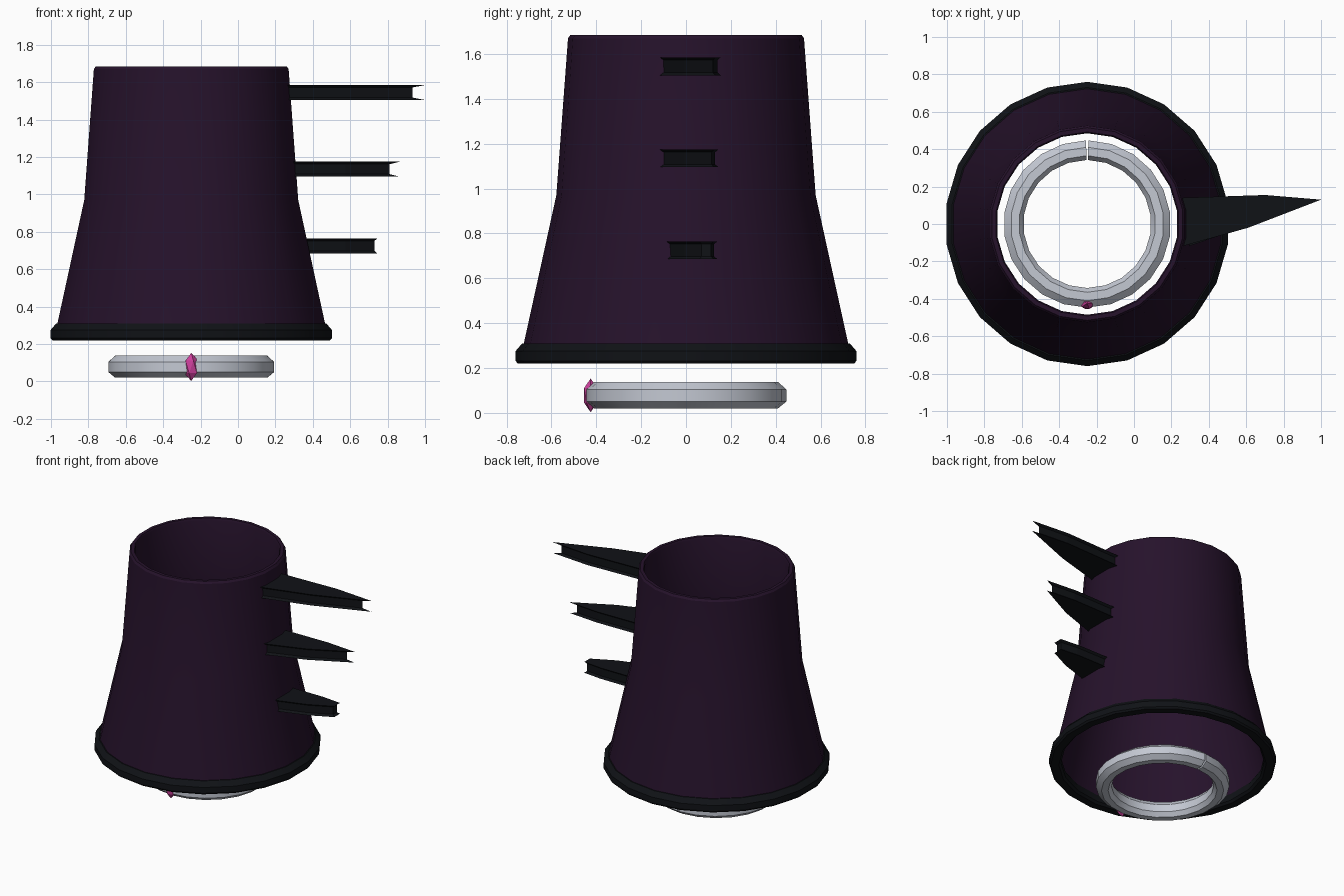
import bpy, bmesh, math
from mathutils import Vector

if "Cube" in bpy.data.objects:
    bpy.data.objects.remove(bpy.data.objects["Cube"])

CX = -0.25  # axis of the cuff


def material(name, rgb):
    m = bpy.data.materials.new(name)
    m.diffuse_color = (*rgb, 1)
    m.use_nodes = True
    m.node_tree.nodes["Principled BSDF"].inputs["Base Color"].default_value = m.diffuse_color
    return m


purple = material("dark_purple", (0.019, 0.006, 0.024))
black = material("near_black", (0.005, 0.006, 0.008))
silver = material("silver", (0.55, 0.58, 0.65))
pink = material("pink", (0.6, 0.05, 0.33))


def finish(name, bm, mat, smooth=None):
    bmesh.ops.recalc_face_normals(bm, faces=bm.faces)
    me = bpy.data.meshes.new(name)
    bm.to_mesh(me)
    bm.free()
    ob = bpy.data.objects.new(name, me)
    bpy.context.collection.objects.link(ob)
    me.materials.append(mat)
    if smooth:
        bpy.ops.object.select_all(action='DESELECT')
        ob.select_set(True)
        bpy.context.view_layer.objects.active = ob
        bpy.ops.object.shade_smooth_by_angle(angle=math.radians(smooth))
    return ob


def lathe(name, profile, sides, mat, smooth, gap=0.0):
    """Sweep a closed (radius, z) profile; gap (degrees) leaves a seam at the back."""
    bm = bmesh.new()
    n = sides + (1 if gap else 0)
    rings = []
    for i in range(n):
        a = math.radians(90 + gap / 2 + (360 - gap) * i / sides)
        rings.append([bm.verts.new((CX + r * math.cos(a), r * math.sin(a), z)) for r, z in profile])
    k = len(profile)
    for i in range(sides):
        p, q = rings[i], rings[(i + 1) % n]
        for j in range(k):
            bm.faces.new((p[j], q[j], q[(j + 1) % k], p[(j + 1) % k]))
    if gap:
        bm.faces.new(rings[0])
        bm.faces.new(rings[-1])
    return finish(name, bm, mat, smooth)


# Flared sleeve with wall thickness
lathe("sleeve", [(0.73, 0.26), (0.725, 0.30), (0.578, 0.97), (0.526, 1.67), (0.515, 1.685),
                 (0.492, 1.685), (0.485, 1.67), (0.54, 0.97), (0.69, 0.28), (0.69, 0.26)],
      22, purple, 30)

# Dark hem around the bottom opening
lathe("hem", [(0.75, 0.22), (0.76, 0.232), (0.76, 0.275), (0.73, 0.31),
              (0.70, 0.31), (0.68, 0.275), (0.68, 0.235), (0.695, 0.22)], 22, black, 30)

# Silver bracelet with a seam at the back
lathe("bracelet", [(0.41, 0.02), (0.447, 0.05), (0.447, 0.105), (0.41, 0.138),
                   (0.365, 0.138), (0.342, 0.105), (0.342, 0.05), (0.365, 0.02)],
      22, silver, 30, gap=1.5)

# Faceted gem on the front of the bracelet
bm = bmesh.new()
bmesh.ops.create_icosphere(bm, subdivisions=1, radius=1)
for v in bm.verts:
    v.co = Vector((CX + v.co.x * 0.042, -0.425 + v.co.y * 0.034, 0.078 + v.co.z * 0.075))
finish("gem", bm, pink)


def inset(pts, d):
    """Mitred inward offset of a counter-clockwise outline."""
    out = []
    for i, p in enumerate(pts):
        a = (p - pts[i - 1]).normalized()
        b = (pts[(i + 1) % len(pts)] - p).normalized()
        na, nb = Vector((-a.y, a.x)), Vector((-b.y, b.x))
        out.append(p + (na + nb) * d / (1 + na.dot(nb)))
    return out


def fin(name, z, outline):
    """Flat fin whose side walls are recessed between two flanges."""
    outer = [Vector(p) for p in outline]
    inner = inset(outer, 0.015)
    bm = bmesh.new()
    layers = [[bm.verts.new((p.x, p.y, z + h)) for p in pts]
              for pts, h in ((outer, -0.04), (inner, -0.027), (inner, 0.027), (outer, 0.04))]
    n = len(outer)
    for lo, hi in zip(layers, layers[1:]):
        for i in range(n):
            bm.faces.new((lo[i], lo[(i + 1) % n], hi[(i + 1) % n], hi[i]))
    bm.faces.new(layers[0])
    bm.faces.new(layers[-1])
    finish(name, bm, black)


# Three fins on the outer side, shrinking downwards
fin("fin_top", 1.545, [(0.255, -0.12), (0.61, -0.02), (1.0, 0.13), (0.70, 0.155), (0.255, 0.14)])
fin("fin_middle", 1.135, [(0.29, -0.12), (0.58, -0.02), (0.865, 0.125), (0.63, 0.145), (0.29, 0.14)])
fin("fin_bottom", 0.725, [(0.345, -0.095), (0.58, -0.02), (0.745, 0.06), (0.745, 0.125), (0.6, 0.14), (0.345, 0.14)])
